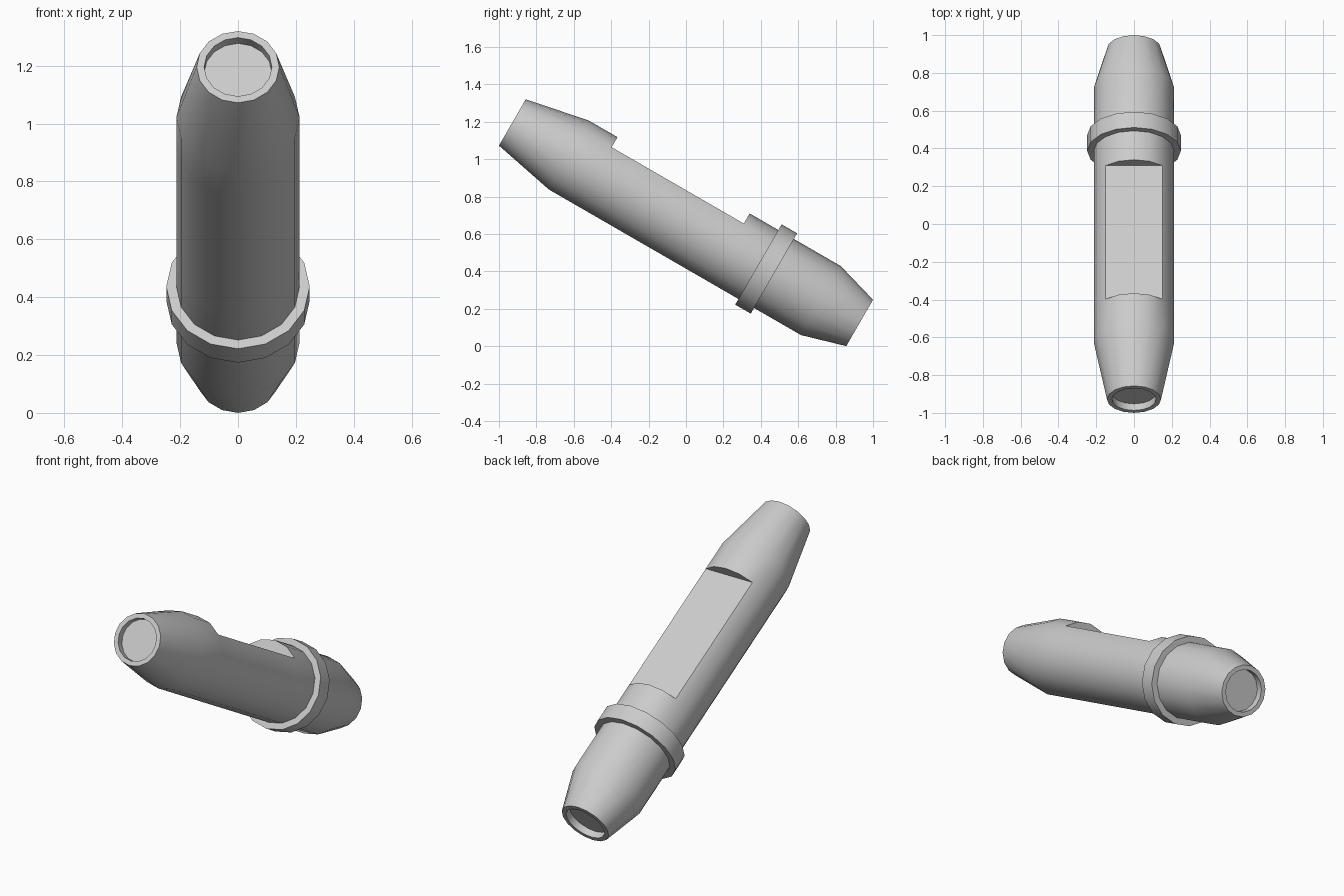
import bpy, bmesh
from math import sin, cos, pi, radians

if "Cube" in bpy.data.objects:
    bpy.data.objects.remove(bpy.data.objects["Cube"])

SIDES = 16
R, R_END, R_HOLE = 0.213, 0.143, 0.117
FLAT = R * cos(pi / 4)


def lathe(name, profile, caps=False, closed=False):
    """Sweep (position, radius, cut) rings along local Y; cut rings get a flat top."""
    bm = bmesh.new()
    rings = []
    for s, r, cut in profile:
        ring = []
        for i in range(SIDES):
            a = 2 * pi * i / SIDES
            t = r * cos(a)
            ring.append(bm.verts.new((r * sin(a), s, min(t, FLAT) if cut else t)))
        rings.append(ring)
    pairs = list(zip(rings, rings[1:]))
    if closed:
        pairs.append((rings[-1], rings[0]))
    for a, b in pairs:
        for i in range(SIDES):
            j = (i + 1) % SIDES
            bm.faces.new((a[i], a[j], b[j], b[i]))
    if caps:
        bm.faces.new(rings[0])
        bm.faces.new(rings[-1])
    bmesh.ops.remove_doubles(bm, verts=bm.verts, dist=1e-5)
    bmesh.ops.recalc_face_normals(bm, faces=bm.faces)
    me = bpy.data.meshes.new(name)
    bm.to_mesh(me)
    bm.free()
    ob = bpy.data.objects.new(name, me)
    bpy.context.collection.objects.link(ob)
    # tilted so the front end points up
    ob.rotation_euler.x = radians(-30)
    ob.location.z = 0.66
    bpy.ops.object.select_all(action='DESELECT')
    ob.select_set(True)
    bpy.context.view_layer.objects.active = ob
    bpy.ops.object.shade_smooth_by_angle(angle=radians(30))
    return ob


# tapered tube body with recessed ends and a flat cut in the top
lathe("tube_body", [
    (-1.032, R_HOLE, False), (-1.072, R_HOLE, False), (-1.072, R_END, False),
    (-0.724, R, False),
    (-0.546, R, False), (-0.546, R, True),
    (0.27, R, True), (0.27, R, False),
    (0.833, R, False),
    (1.072, R_END, False), (1.072, R_HOLE, False), (1.032, R_HOLE, False),
], caps=True)

# raised collar around the lower half
lathe("collar", [
    (0.447, 0.205, False), (0.447, 0.248, False),
    (0.543, 0.248, False), (0.543, 0.205, False),
], closed=True)
